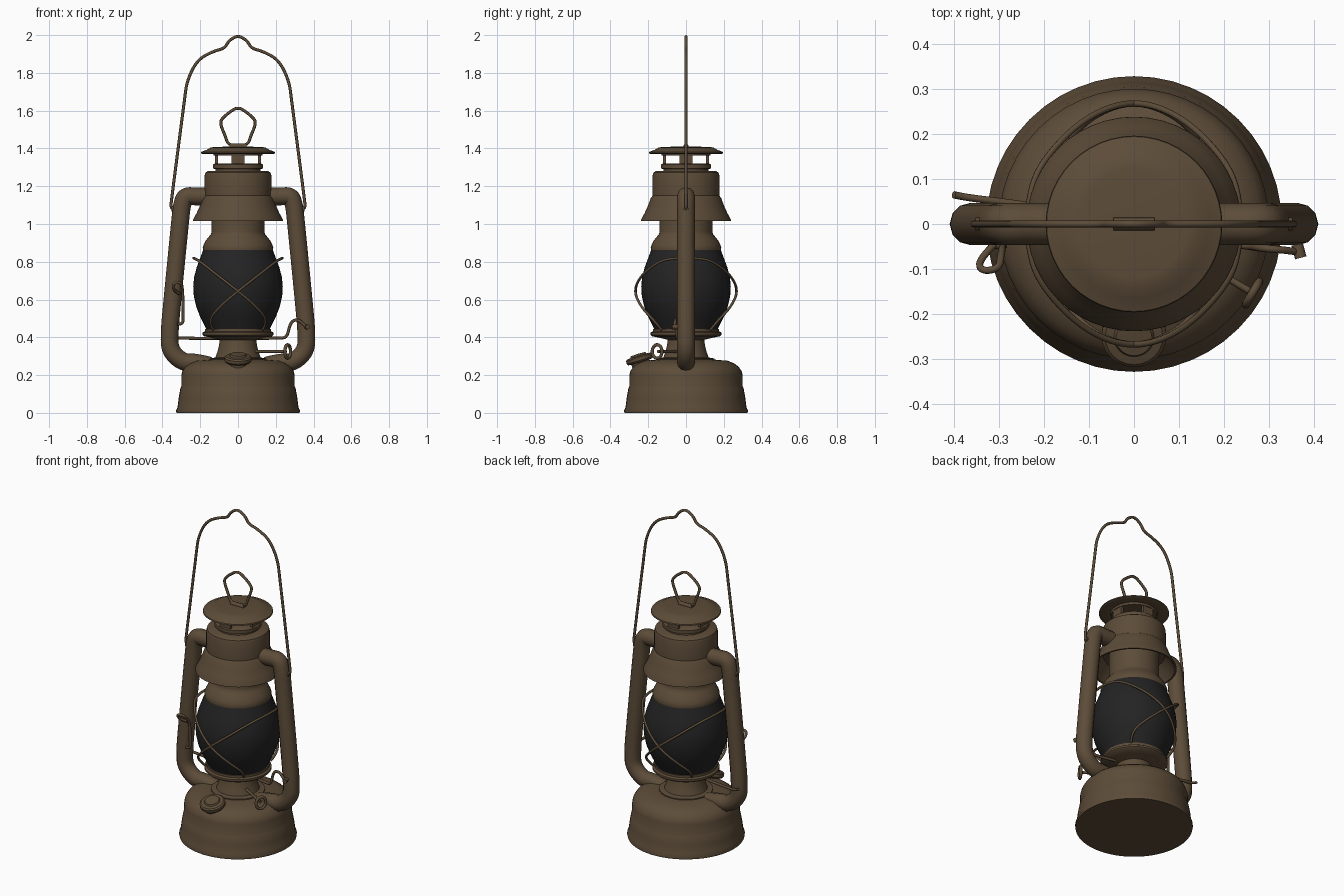
import bpy, bmesh, math
from mathutils import Matrix, Vector

if "Cube" in bpy.data.objects:
    bpy.data.objects.remove(bpy.data.objects["Cube"], do_unlink=True)


def material(name, rgb):
    m = bpy.data.materials.new(name)
    m.use_nodes = True
    m.diffuse_color = (*rgb, 1)
    bsdf = next(n for n in m.node_tree.nodes if n.type == 'BSDF_PRINCIPLED')
    bsdf.inputs["Base Color"].default_value = (*rgb, 1)
    return m


BROWN = material("aged brown metal", (0.108, 0.072, 0.040))
DARK = material("dark smoked glass", (0.017, 0.017, 0.018))


def finish(name, mesh, mat, angle=35):
    obj = bpy.data.objects.new(name, mesh)
    bpy.context.scene.collection.objects.link(obj)
    mesh.materials.clear()
    mesh.materials.append(mat)
    bpy.ops.object.select_all(action='DESELECT')
    obj.select_set(True)
    bpy.context.view_layer.objects.active = obj
    bpy.ops.object.shade_smooth_by_angle(angle=math.radians(angle))
    return obj


def lathe(name, profile, mat=BROWN, sides=48):
    """Turn an (r, z) profile, listed bottom to top, around the z axis."""
    bm = bmesh.new()
    pts = [bm.verts.new((r, 0, z)) for r, z in profile]
    edges = [bm.edges.new(p) for p in zip(pts, pts[1:])]
    bmesh.ops.spin(bm, geom=pts + edges, cent=(0, 0, 0), axis=(0, 0, 1),
                   angle=math.tau, steps=sides, use_merge=False)
    bmesh.ops.remove_doubles(bm, verts=bm.verts, dist=0.0005)
    bmesh.ops.recalc_face_normals(bm, faces=bm.faces)
    mesh = bpy.data.meshes.new(name)
    bm.to_mesh(mesh)
    bm.free()
    return finish(name, mesh, mat)


def rod(name, points, radius, smooth=True, closed=False, ring=2, steps=6):
    """Sweep a round section along a path."""
    curve = bpy.data.curves.new(name, 'CURVE')
    curve.dimensions = '3D'
    curve.bevel_depth = radius
    curve.bevel_resolution = ring
    curve.use_fill_caps = True
    spline = curve.splines.new('NURBS' if smooth else 'POLY')
    spline.points.add(len(points) - 1)
    for p, co in zip(spline.points, points):
        p.co = (*co, 1)
    spline.use_cyclic_u = closed
    if smooth:
        spline.order_u = 3
        spline.use_endpoint_u = not closed
        spline.resolution_u = steps
    tmp = bpy.data.objects.new(name, curve)
    bpy.context.scene.collection.objects.link(tmp)
    dg = bpy.context.evaluated_depsgraph_get()
    mesh = bpy.data.meshes.new_from_object(tmp.evaluated_get(dg))
    bpy.data.objects.remove(tmp)
    return finish(name, mesh, BROWN, 50)


def mirror_x(points):
    return [(-x, y, z) for x, y, z in points]


# Fuel tank and burner
lathe("fuel_tank", [(0, 0), (.326, 0), (.328, .012), (.32, .03), (.314, .08), (.305, .13),
                    (.3, .14), (.3, .2), (.294, .222), (.28, .243), (.255, .262), (.22, .276),
                    (.15, .282), (0, .284)])
lathe("burner_neck", [(.15, .275), (.15, .288), (.12, .293), (.11, .32), (.1, .36),
                      (.095, .41), (0, .41)])
lathe("globe_gallery", [(.09, .385), (.14, .398), (.178, .405), (.187, .413), (.187, .425),
                        (.176, .432), (.176, .445), (.14, .447)])

# Glass globe
lathe("glass_globe", [(0, .435), (.165, .435), (.178, .465), (.203, .515), (.222, .565),
                      (.234, .62), (.237, .67), (.232, .72), (.219, .77), (.2, .82),
                      (.182, .87), (0, .87)], DARK)

# Chimney, hood and vent
lathe("chimney_collar", [(.17, .858), (.185, .86), (.187, .875), (.182, .89), (.172, .91),
                         (.155, .932), (.143, .946), (.14, .96), (.14, 1.1)])
lathe("hood", [(.14, 1.1), (.17, 1.1), (.195, 1.07), (.228, 1.017), (.238, 1.017), (.237, 1.024),
               (.218, 1.06), (.2, 1.1), (.186, 1.138), (.177, 1.15), (.177, 1.255), (.172, 1.272),
               (.158, 1.281), (0, 1.283)])
lathe("vent_ring", [(.12, 1.275), (.12, 1.29), (.132, 1.295), (.132, 1.315), (.124, 1.32),
                    (0, 1.32)])
lathe("vent_cap", [(0, 1.362), (.128, 1.362), (.132, 1.374), (.186, 1.37), (.196, 1.375),
                   (.194, 1.382), (.165, 1.393), (.145, 1.405), (.12, 1.408), (0, 1.411)])
for i in range(4):
    bm = bmesh.new()
    bmesh.ops.create_cube(bm, size=1, matrix=Matrix.Rotation(i * math.pi / 2, 4, 'Z')
                          @ Matrix.Translation((.115, 0, 1.34))
                          @ Matrix.Diagonal((.016, .07, .06, 1)))
    post = bpy.data.meshes.new("vent_post")
    bm.to_mesh(post)
    bm.free()
    finish(f"vent_post_{i + 1}", post, BROWN)

# Lifting ring on the cap
rod("cap_ring", [(-.03, 0, 1.415), (-.055, 0, 1.425), (-.065, 0, 1.46), (-.095, 0, 1.53),
                 (-.085, 0, 1.56), (-.025, 0, 1.607), (0, 0, 1.614), (.025, 0, 1.607),
                 (.085, 0, 1.56), (.095, 0, 1.53), (.065, 0, 1.46), (.055, 0, 1.425),
                 (.03, 0, 1.415)], .008)
rod("cap_ring_clip", [(-.045, 0, 1.412), (.045, 0, 1.412)], .014, smooth=False)

# Side air tubes
tube = [(.15, 0, 1.145), (.22, 0, 1.145), (.28, 0, 1.15), (.297, 0, 1.1), (.305, 0, 1.03),
        (.355, 0, .52), (.362, 0, .43), (.362, 0, .33), (.29, 0, .265), (.23, 0, .27), (.15, 0, .25)]
rod("left_air_tube", tube, .047, ring=4, steps=8)
rod("right_air_tube", mirror_x(tube), .047, ring=4, steps=8)

# Carrying handle with its pivots
half = [(.335, 0, 1.075), (.357, 0, 1.08), (.352, 0, 1.13), (.283, 0, 1.66), (.27, 0, 1.76),
        (.215, 0, 1.87), (.13, 0, 1.915), (.07, 0, 1.93), (.05, 0, 1.97)]
rod("carrying_handle", half + [(0, 0, 2.0)] + mirror_x(half[::-1]), .008)
for side, s in (("left", 1), ("right", -1)):
    rod(side + "_handle_pivot", [(s * .29, 0, 1.08), (s * .352, 0, 1.08)], .014, smooth=False)

# Crossed guard wires, passing over the front, round the side and over the back
front = [(-.13, -.13, .44), (-.16, -.165, .485), (-.1, -.238, .56), (0, -.277, .645),
         (.11, -.238, .73), (.205, -.14, .805), (.235, -.06, .82)]
guard = front + [(x, -y, z) for x, y, z in reversed(front)]
rod("guard_wire_a", guard, .007)
rod("guard_wire_b", mirror_x(guard), .007)

# Globe lifting lever, cross bar and wire latch
rod("lift_lever", [(-.4, .065, .41), (-.38, .06, .397), (-.3, .05, .395), (0, .01, .395),
                   (.22, -.045, .395), (.26, -.05, .4), (.275, -.053, .47), (.3, -.055, .495),
                   (.335, -.058, .485), (.365, -.062, .45)], .008)
rod("lever_grip", [(.362, -.045, .455), (.37, -.075, .455)], .013, smooth=False)
rod("wire_latch", [(-.32, -.045, .47), (-.29, -.05, .468), (-.29, -.05, .52), (-.292, -.05, .62),
                   (-.295, -.07, .66), (-.3, -.1, .69), (-.34, -.105, .69), (-.345, -.08, .65),
                   (-.31, -.045, .63)], .008)

# Wick adjuster: shaft and ring-shaped key
start, end = Vector((.08, -.045, .325)), Vector((.255, -.148, .325))
rod("wick_shaft", [start, end], .008, smooth=False)
across = Vector((.5, .85, 0)).normalized()
ring = [end + across * (.03 * math.cos(a)) + Vector((.008, -.005, .036 * math.sin(a)))
        for a in (k * math.tau / 16 for k in range(16))]
rod("wick_key", ring, .009, smooth=False, closed=True)

# Tilted filler cap
cap = lathe("filler_cap", [(0, -.07), (.05, -.07), (.05, -.02), (.066, -.018), (.072, -.01),
                           (.072, .006), (.064, .013), (.045, .015), (.04, .024), (0, .026)], sides=24)
cap.data.transform(Matrix.Translation((0, -.247, .288)) @ Matrix.Rotation(math.radians(17), 4, 'X'))
